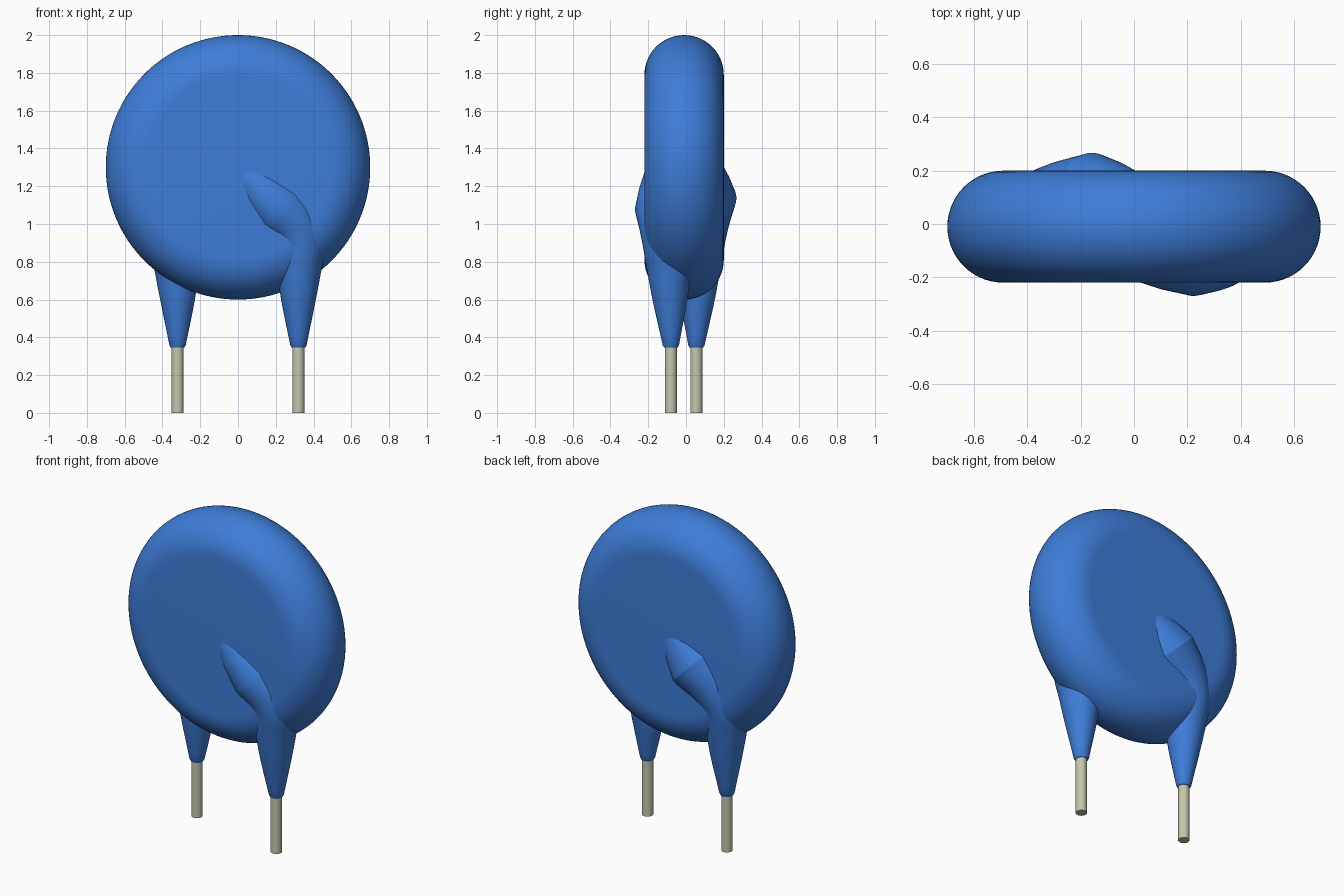
import bpy, bmesh, math
from mathutils import Vector

cube = bpy.data.objects.get("Cube")
if cube:
    bpy.data.objects.remove(cube, do_unlink=True)


def material(name, rgb):
    m = bpy.data.materials.new(name)
    m.use_nodes = True
    m.diffuse_color = (*rgb, 1)
    m.node_tree.nodes["Principled BSDF"].inputs["Base Color"].default_value = (*rgb, 1)
    return m


blue = material("blue coating", (0.048, 0.205, 0.69))
metal = material("tinned wire", (0.55, 0.57, 0.42))


def sweep(name, path, mat, sides=48, angle=30):
    """Skin circular sections (x, y, z, radius) set square to the path."""
    bm = bmesh.new()
    pts = [Vector(p[:3]) for p in path]
    last = len(pts) - 1
    tangent = (pts[1] - pts[0]).normalized()
    side = tangent.orthogonal().normalized()
    rings = []
    for i, p in enumerate(pts):
        new = (pts[min(i + 1, last)] - pts[max(i - 1, 0)]).normalized()
        side = tangent.rotation_difference(new) @ side
        tangent = new
        other = tangent.cross(side)
        ring = []
        for k in range(sides):
            a = math.tau * k / sides
            ring.append(bm.verts.new(p + path[i][3] * (math.cos(a) * side + math.sin(a) * other)))
        rings.append(ring)
    for a, b in zip(rings, rings[1:]):
        for k in range(sides):
            n = (k + 1) % sides
            bm.faces.new((a[k], a[n], b[n], b[k]))
    bm.faces.new(rings[0][::-1])
    bm.faces.new(rings[-1])
    bmesh.ops.recalc_face_normals(bm, faces=bm.faces)
    mesh = bpy.data.meshes.new(name)
    bm.to_mesh(mesh)
    bm.free()
    mesh.materials.append(mat)
    obj = bpy.data.objects.new(name, mesh)
    bpy.context.collection.objects.link(obj)
    bpy.ops.object.select_all(action='DESELECT')
    obj.select_set(True)
    bpy.context.view_layer.objects.active = obj
    bpy.ops.object.shade_smooth_by_angle(angle=math.radians(angle))
    return obj


def smooth_path(points, steps=5):
    """Catmull-Rom through four-value points."""
    p = [Vector(q) for q in points]
    p = [2 * p[0] - p[1]] + p + [2 * p[-1] - p[-2]]
    out = []
    for a, b, c, d in zip(p, p[1:], p[2:], p[3:]):
        for s in range(steps):
            t = s / steps
            out.append(0.5 * (2 * b + (c - a) * t + (2 * a - 5 * b + 4 * c - d) * t * t
                              + (3 * b - a - 3 * c + d) * t ** 3))
    return out + [p[-2]]


# Disc body: flat faces with a fully rounded rim
MID, HALF, FLAT = -0.01, 0.21, 0.49
profile = [(-HALF - 0.0002, FLAT - 0.01)]
for i in range(29):
    a = math.pi * i / 28
    profile.append((-HALF * math.cos(a), FLAT + HALF * math.sin(a)))
profile.append((HALF + 0.0002, FLAT - 0.01))
sweep("disc_body", [(0, MID + y, 1.3, r) for y, r in profile], blue, sides=128)

# Coated lead ridges: stem rising over the face, then a tapering tip
front_stem = [(0.32, -0.08, 0.358, 0.043), (0.32, -0.085, 0.6, 0.092),
              (0.325, -0.09, 0.78, 0.12), (0.335, -0.10, 0.90, 0.13),
              (0.30, -0.11, 1.0, 0.14), (0.22, -0.12, 1.08, 0.15)]
front_tip = [(0.12, -0.122, 1.18, 0.126), (0.03, -0.124, 1.27, 0.095),
             (0.0, -0.12, 1.30, 0.04)]
back_stem = [(-0.32, 0.055, 0.358, 0.043), (-0.32, 0.06, 0.6, 0.092),
             (-0.325, 0.065, 0.78, 0.12), (-0.325, 0.07, 0.92, 0.14),
             (-0.26, 0.073, 1.04, 0.165), (-0.155, 0.077, 1.14, 0.19)]
back_tip = [(-0.08, 0.079, 1.215, 0.158), (-0.01, 0.08, 1.285, 0.12),
            (0.02, 0.08, 1.315, 0.05)]

for label, stem, tip in (("front", front_stem, front_tip), ("back", back_stem, back_tip)):
    x, y = stem[0][:2]
    path = [(x, y, 0.345, 0.036)] + smooth_path(stem) + tip
    sweep(label + "_lead_coating", path, blue, angle=22)
    # Bare wire below the coating
    sweep(label + "_lead_wire", [(x, y, 0, 0.032), (x, y, 0.4, 0.032)], metal, sides=32)
